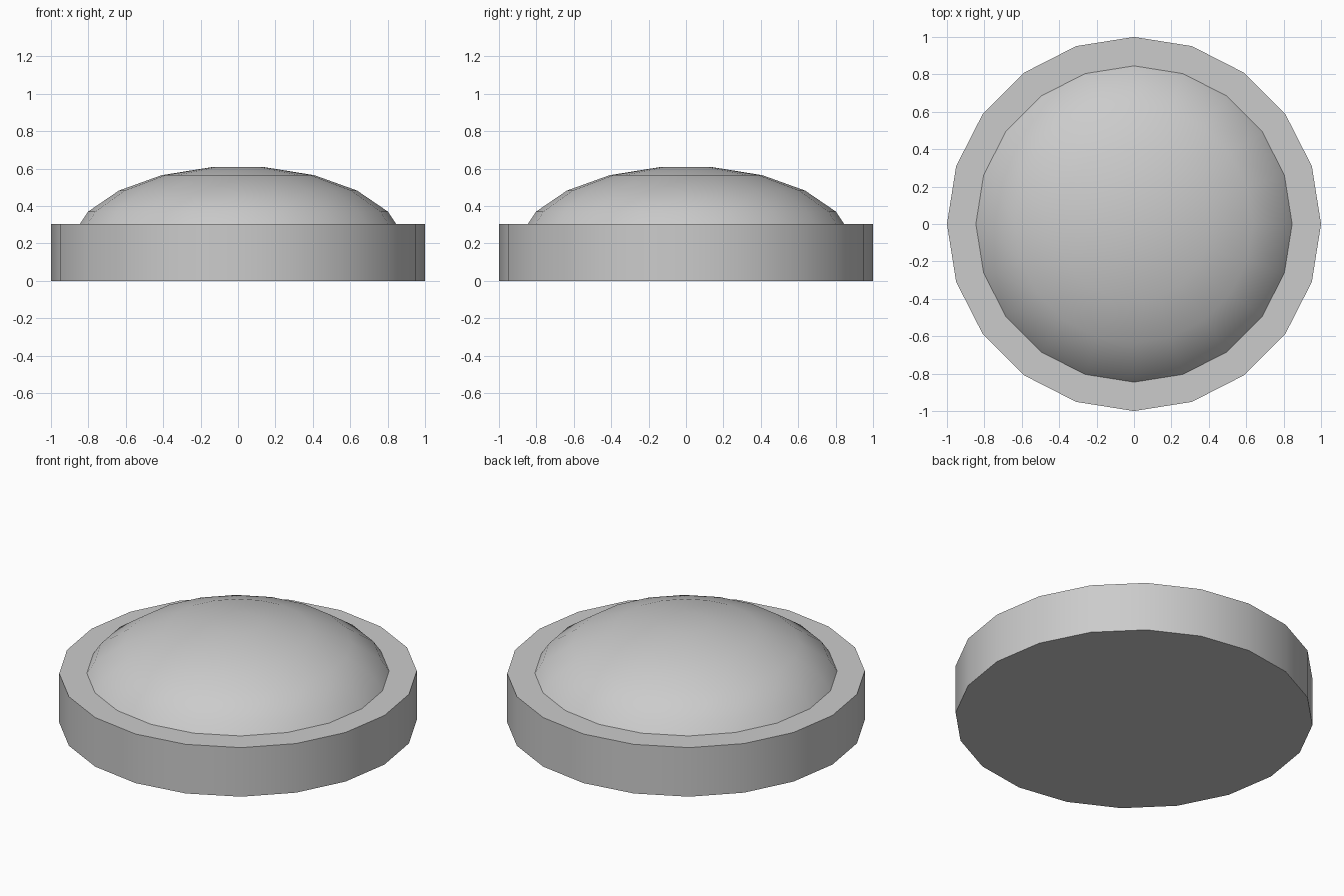
import bpy
import bmesh
import math

if "Cube" in bpy.data.objects:
    bpy.data.objects.remove(bpy.data.objects["Cube"])

SIDES = 20


def lathe(name, profile):
    """Closed solid of revolution from (radius, z) rings, capped at both ends."""
    bm = bmesh.new()
    rings = []
    for r, z in profile:
        rings.append([bm.verts.new((r * math.cos(2 * math.pi * i / SIDES),
                                    r * math.sin(2 * math.pi * i / SIDES), z))
                      for i in range(SIDES)])
    for low, high in zip(rings, rings[1:]):
        for i in range(SIDES):
            j = (i + 1) % SIDES
            bm.faces.new((low[i], low[j], high[j], high[i]))
    bm.faces.new(rings[0][::-1])
    bm.faces.new(rings[-1])
    bmesh.ops.recalc_face_normals(bm, faces=bm.faces)
    mesh = bpy.data.meshes.new(name)
    bm.to_mesh(mesh)
    bm.free()
    obj = bpy.data.objects.new(name, mesh)
    bpy.context.collection.objects.link(obj)
    bpy.ops.object.select_all(action='DESELECT')
    obj.select_set(True)
    bpy.context.view_layer.objects.active = obj
    bpy.ops.object.shade_smooth_by_angle(angle=math.radians(30))
    return obj


# Flat round base
lathe("base_disc", [(1.0, 0.0), (1.0, 0.303)])

# Flattened dome, its lowest ring sunk into the base
RADIUS, HEIGHT, CENTRE_Z = 0.9, 0.446, 0.167
angles = [math.radians(a) for a in (81, 63, 45, 27, 9)]
lathe("dome", [(RADIUS * math.sin(a), CENTRE_Z + HEIGHT * math.cos(a)) for a in angles])
